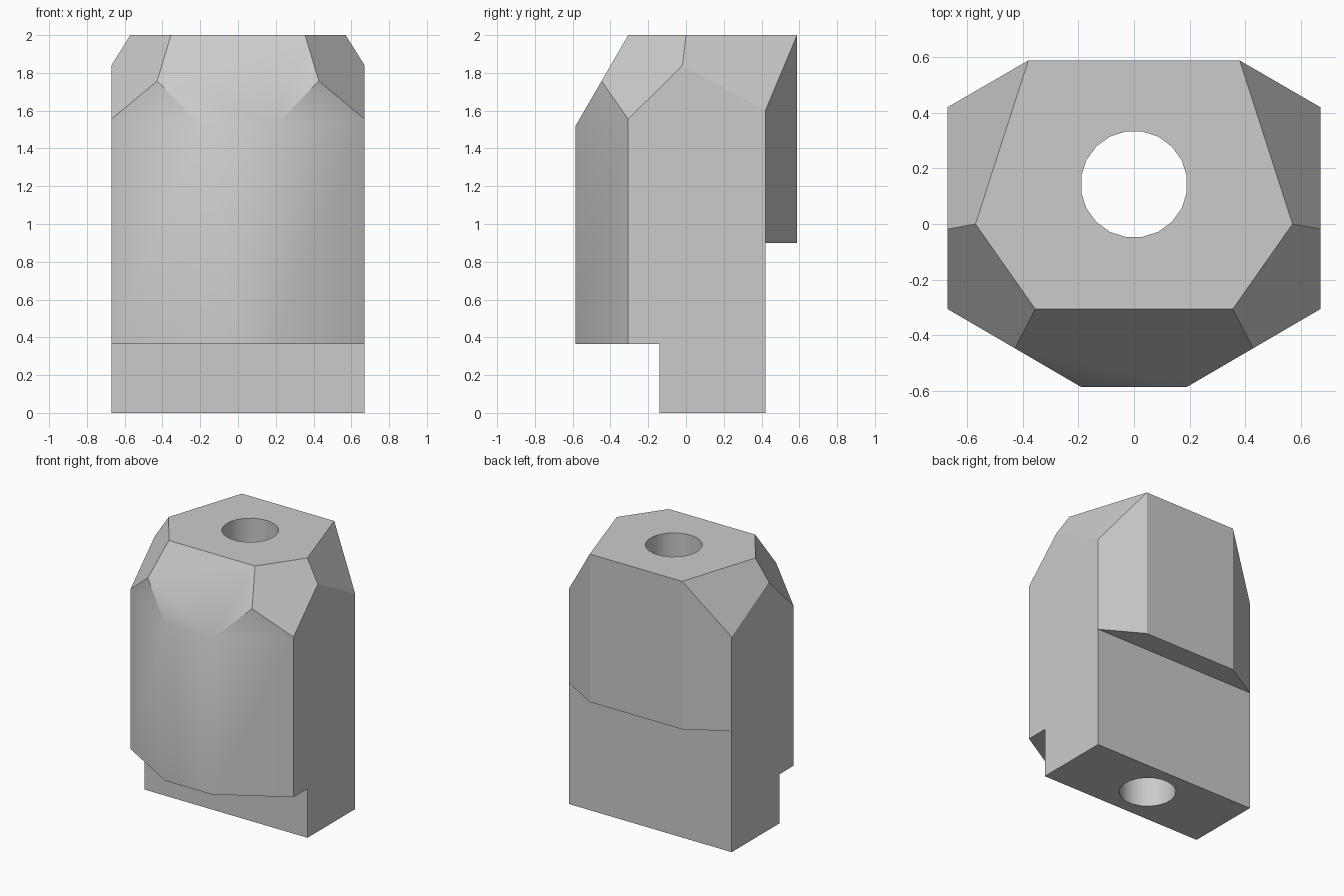
import bpy, bmesh, math
from mathutils import Vector

cube = bpy.data.objects.get("Cube")
if cube:
    bpy.data.objects.remove(cube, do_unlink=True)

grey = bpy.data.materials.new("plain_grey")
grey.use_nodes = True
colour = (0.6, 0.6, 0.6, 1)
grey.diffuse_color = colour
grey.node_tree.nodes["Principled BSDF"].inputs["Base Color"].default_value = colour


def prism(name, outline, z0, z1):
    """Extrude a plan outline between two heights."""
    bm = bmesh.new()
    face = bm.faces.new([bm.verts.new((x, y, z0)) for x, y in outline])
    top = bmesh.ops.extrude_face_region(bm, geom=[face])["geom"]
    verts = [v for v in top if isinstance(v, bmesh.types.BMVert)]
    bmesh.ops.translate(bm, vec=(0, 0, z1 - z0), verts=verts)
    bmesh.ops.recalc_face_normals(bm, faces=bm.faces[:])
    mesh = bpy.data.meshes.new(name)
    bm.to_mesh(mesh)
    bm.free()
    obj = bpy.data.objects.new(name, mesh)
    bpy.context.collection.objects.link(obj)
    return obj


def slice_off(bm, a, b, c):
    """Cut away everything outside the plane through three points."""
    a, b, c = Vector(a), Vector(b), Vector(c)
    normal = (b - a).cross(c - a)
    if normal.z < 0:
        normal.negate()
    geom = bm.verts[:] + bm.edges[:] + bm.faces[:]
    cut = bmesh.ops.bisect_plane(bm, geom=geom, dist=1e-5, plane_co=a,
                                 plane_no=normal, clear_outer=True)["geom_cut"]
    edges = [e for e in cut if isinstance(e, bmesh.types.BMEdge)]
    bmesh.ops.holes_fill(bm, edges=edges)


# Eight-sided block
half = [(0.19, -0.586), (0.67, -0.306), (0.67, 0.42), (0.38, 0.588)]
body = prism("block_body", half + [(-x, y) for x, y in reversed(half)], 0, 2)

# Sloped facets around the top
bm = bmesh.new()
bm.from_mesh(body.data)
for s in (1, -1):
    slice_off(bm, (s * 0.57, 0, 2), (s * 0.38, 0.588, 2), (s * 0.67, 0.42, 1.6))
    slice_off(bm, (s * 0.355, -0.306, 2), (s * 0.57, 0, 2), (s * 0.67, -0.306, 1.555))
slice_off(bm, (0, -0.306, 2), (1, -0.306, 2), (0, -0.586, 1.517))
bmesh.ops.recalc_face_normals(bm, faces=bm.faces[:])
bm.to_mesh(body.data)
bm.free()

# Front step, rear step and the bore through the middle
circle = [math.radians(18 * i + 9) for i in range(20)]
cutters = [
    prism("front_step_cutter", [(-1, -1), (1, -1), (1, -0.14), (-1, -0.14)], -1, 0.365),
    prism("rear_step_cutter", [(-1, 0.42), (1, 0.42), (1, 1), (-1, 1)], -1, 0.9),
    prism("bore_cutter", [(0.192 * math.cos(a), 0.143 + 0.192 * math.sin(a))
                          for a in circle], -1, 3),
]
for cutter in cutters:
    cutter.hide_render = True
    mod = body.modifiers.new(cutter.name, 'BOOLEAN')
    mod.operation = 'DIFFERENCE'
    mod.solver = 'EXACT'
    mod.object = cutter
bpy.context.view_layer.update()
graph = bpy.context.evaluated_depsgraph_get()
result = bpy.data.meshes.new_from_object(body.evaluated_get(graph))
body.modifiers.clear()
body.data = result
for cutter in cutters:
    bpy.data.objects.remove(cutter, do_unlink=True)

# Soft shading in the bore and across the front, crisp edges elsewhere
bm = bmesh.new()
bm.from_mesh(result)
for face in bm.faces:
    face.smooth = True
    face.material_index = 0
for edge in bm.edges:
    angle = math.degrees(edge.calc_face_angle(math.pi))
    front = sum(v.co.y for v in edge.verts) / 2 < -0.5
    edge.smooth = angle < 20 or (front and angle < 35)
bm.to_mesh(result)
bm.free()
result.materials.clear()
result.materials.append(grey)
